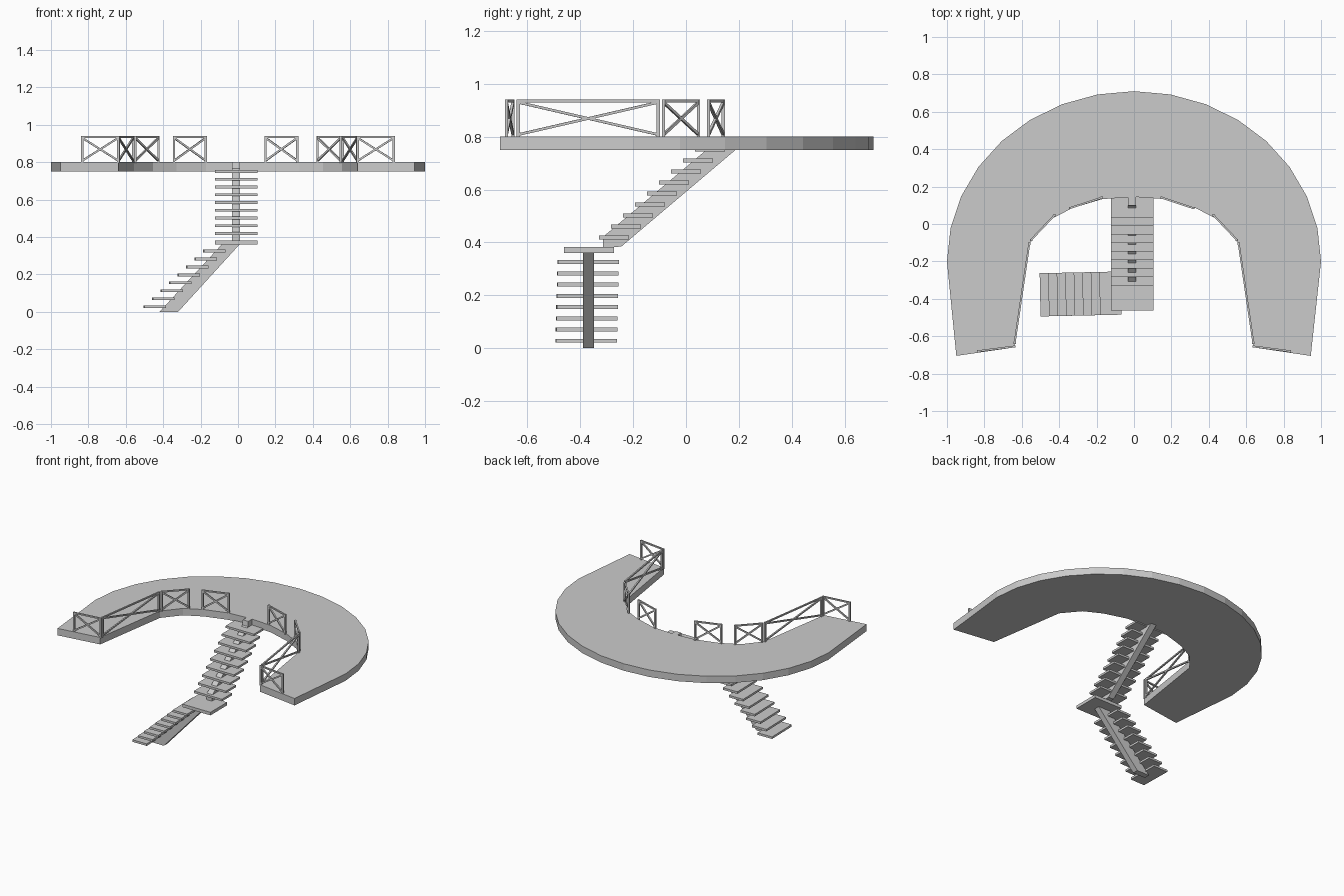
import bpy, bmesh
from math import sin, cos, pi, radians
from mathutils import Vector

if "Cube" in bpy.data.objects:
    bpy.data.objects.remove(bpy.data.objects["Cube"])


def prism(name, pts, offset):
    """Extrude a flat polygon of 3D points along an offset vector."""
    bm = bmesh.new()
    face = bm.faces.new([bm.verts.new(p) for p in pts])
    ext = bmesh.ops.extrude_face_region(bm, geom=[face])
    verts = [v for v in ext["geom"] if isinstance(v, bmesh.types.BMVert)]
    bmesh.ops.translate(bm, verts=verts, vec=offset)
    bmesh.ops.recalc_face_normals(bm, faces=bm.faces)
    me = bpy.data.meshes.new(name)
    bm.to_mesh(me)
    bm.free()
    ob = bpy.data.objects.new(name, me)
    bpy.context.collection.objects.link(ob)
    return ob


def box(name, x0, x1, y0, y1, z0, z1, rot=0):
    bpy.ops.mesh.primitive_cube_add(
        size=1, location=((x0 + x1) / 2, (y0 + y1) / 2, (z0 + z1) / 2), rotation=(0, 0, rot))
    ob = bpy.context.object
    ob.name = name
    ob.scale = (x1 - x0, y1 - y0, z1 - z0)
    return ob


def bar(name, a, b, t):
    """Square bar of thickness t between two points."""
    a, b = Vector(a), Vector(b)
    d = (b - a).normalized()
    side = d.cross(Vector((0, 0, 1)))
    side = side.normalized() if side.length > 1e-4 else Vector((1, 0, 0))
    up = side.cross(d)
    h = t / 2
    pts = [a + side * i * h + up * j * h for i, j in ((-1, -1), (1, -1), (1, 1), (-1, 1))]
    return prism(name, pts, b - a)


# Horseshoe deck: elliptical outer edge, faceted inner edge
outer = [(sin(i * pi / 16), -0.2 + 0.91 * cos(i * pi / 16)) for i in range(-8, 9)]
outer = [(-0.95, -0.705)] + outer + [(0.945, -0.705)]
half = [(0.64, -0.66), (0.555, -0.10), (0.455, 0.02), (0.33, 0.085), (0.17, 0.133)]
inner = half + [(0, 0.145)] + [(-x, y) for x, y in reversed(half)]
prism("deck", [(x, y, 0.75) for x, y in outer + inner], (0, 0, 0.05))


# Railing panels: two posts, top rail, crossed braces
def railing(p, q):
    z0, z1 = 0.80, 0.94
    for e in (p, q):
        bar("railing_post", (*e, z0 - 0.005), (*e, z1), 0.012)
    bar("railing_top", (*p, z1 - 0.005), (*q, z1 - 0.005), 0.01)
    bar("railing_brace", (*p, z0 + 0.008), (*q, z1 - 0.01), 0.01)
    bar("railing_brace", (*p, z1 - 0.01), (*q, z0 + 0.008), 0.01)


panels = [((0.147, 0.141), (0.317, 0.085)), ((0.425, 0.047), (0.55, -0.085)),
          ((0.56, -0.105), (0.638, -0.635)), ((0.64, -0.655), (0.833, -0.68))]
for i, (p, q) in enumerate(panels):
    shift = -0.025 if i == 0 else 0
    railing(p, q)
    railing((-p[0] + shift, p[1]), (-q[0] + shift, q[1]))

# Upper flight: treads and central beam
for i in range(9):
    y, z = -0.33 + 0.0455 * i, 0.411 + 0.0415 * i
    box("upper_tread", -0.122, 0.103, y, y + 0.114, z, z + 0.015)
upper = [(-0.315, 0.38), (-0.245, 0.384), (0.19, 0.752), (0.19, 0.79),
         (0.145, 0.80), (0.10, 0.80), (0.095, 0.765), (-0.315, 0.42)]
prism("upper_beam", [(-0.032, y, z) for y, z in upper], (0.044, 0, 0))

# Landing
box("landing", -0.122, 0.103, -0.462, -0.272, 0.36, 0.382)

# Lower flight, turned very slightly
for i in range(8):
    x, y, z = -0.502 + 0.0455 * i, -0.493 + 0.001 * i, 0.02 + 0.0425 * i
    box("lower_tread", x, x + 0.114, y, y + 0.231, z, z + 0.015, radians(1.2))
lower = [(-0.42, 0), (-0.32, 0), (0.01, 0.362), (-0.085, 0.362)]
prism("lower_beam", [(x, -0.39, z) for x, z in lower], (0, 0.042, 0))
